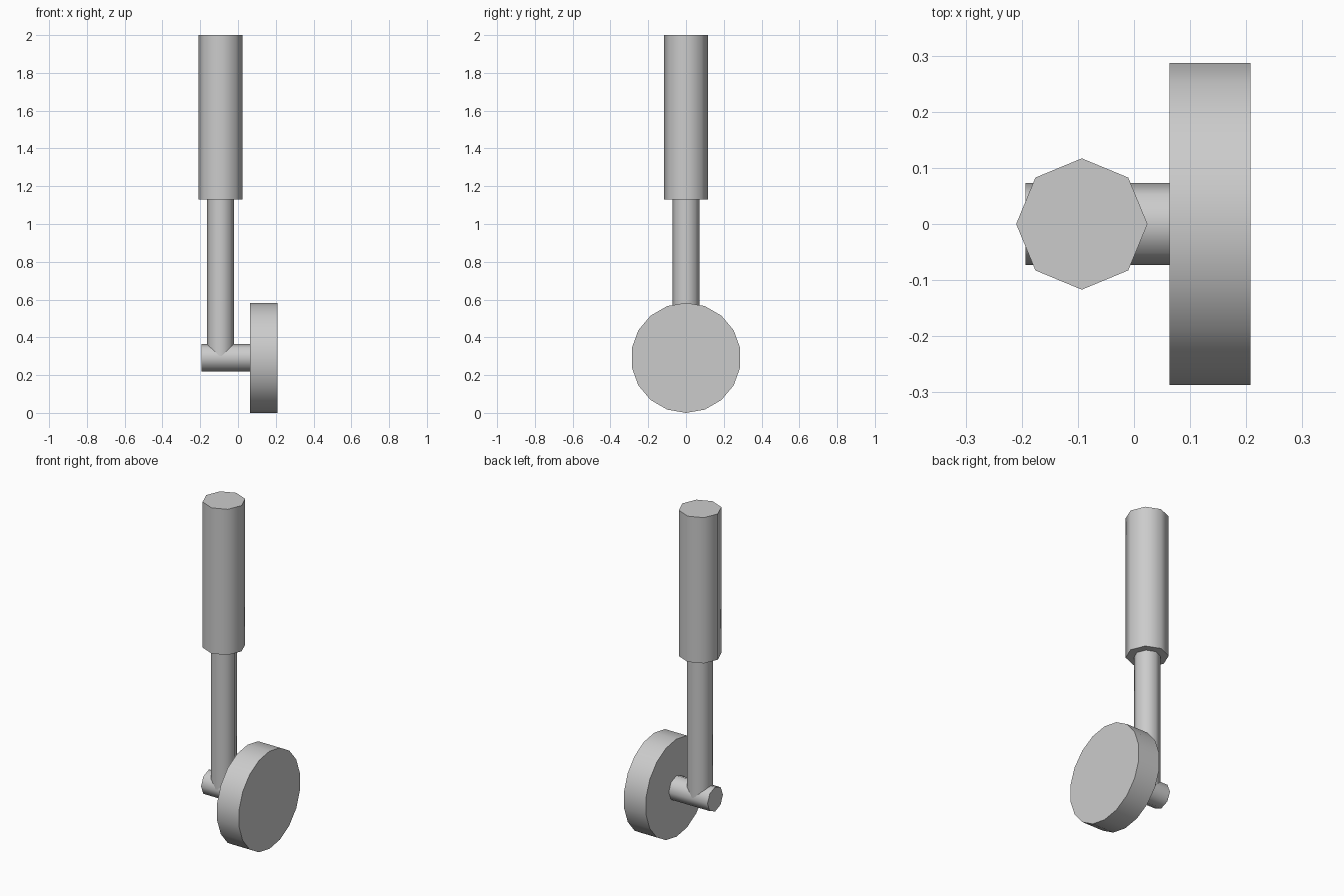
import bpy
import math

if "Cube" in bpy.data.objects:
    bpy.data.objects.remove(bpy.data.objects["Cube"])

WHEEL_Z = 0.2915   # wheel radius and axle height
LEG_X = -0.093     # leg centreline


def cylinder(name, sides, radius, start, end, axis, offset):
    """Capped cylinder from start to end along x or z; one vertex points up (x) or to +y (z)."""
    mid = (start + end) / 2
    if axis == 'X':
        loc, rot = (mid, 0, offset), (math.pi / 2, 0, math.pi / 2)
    else:
        loc, rot = (offset, 0, mid), (0, 0, 0)
    bpy.ops.mesh.primitive_cylinder_add(vertices=sides, radius=radius,
                                        depth=end - start, location=loc, rotation=rot)
    obj = bpy.context.object
    obj.name = name
    # smooth round the sides, sharp at the caps
    bpy.ops.object.shade_smooth_by_angle(angle=math.radians(50))
    return obj


# Wheel and axle
cylinder("wheel", 18, WHEEL_Z, 0.063, 0.208, 'X', WHEEL_Z)
cylinder("axle", 8, 0.0728, -0.193, 0.07, 'X', WHEEL_Z + 0.001)

# Strut: thin lower rod and thick upper sleeve
cylinder("lower_strut", 8, 0.072, 0.30, 1.14, 'Z', LEG_X)
cylinder("upper_strut", 8, 0.117, 1.13, 2.0, 'Z', LEG_X)
